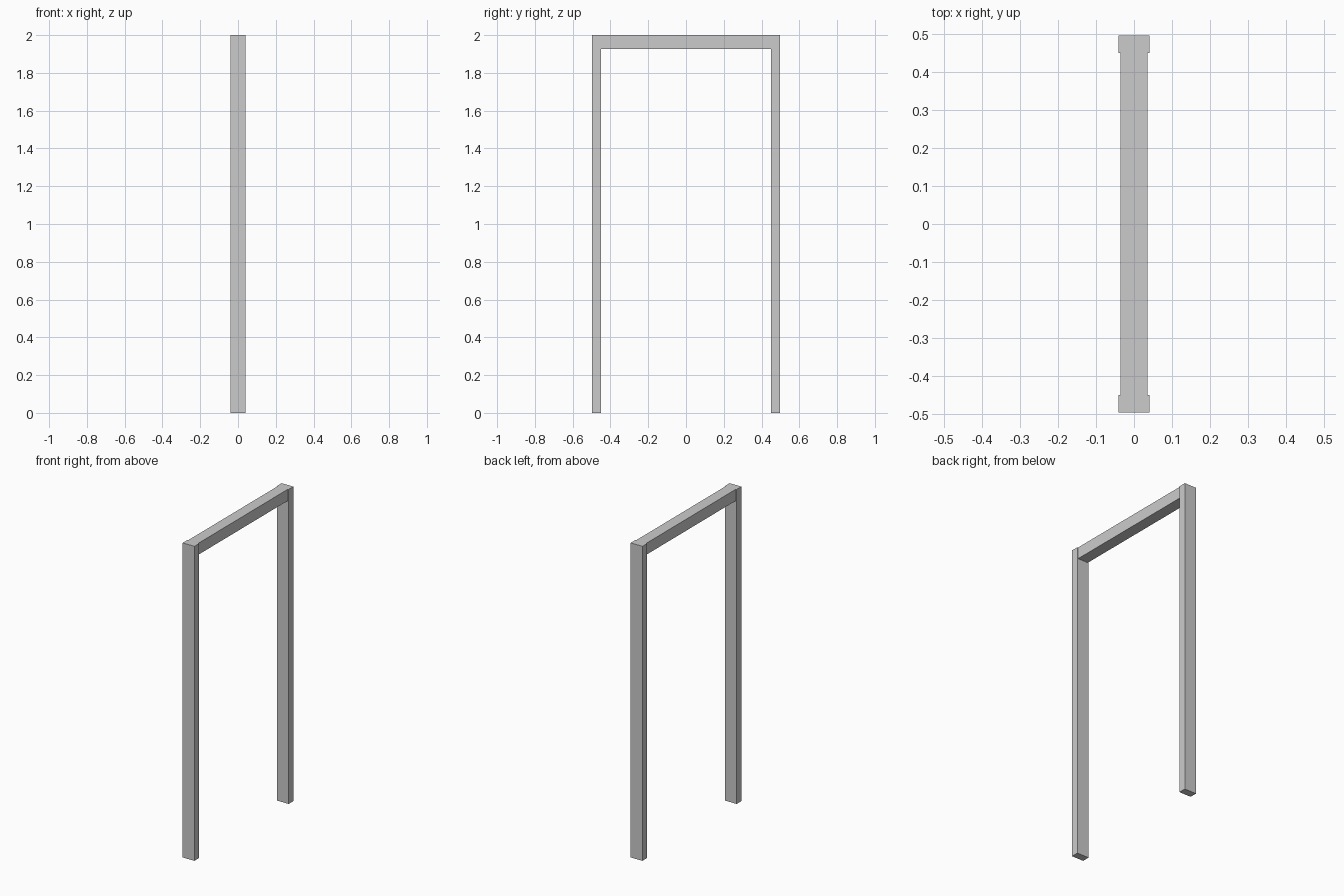
import bpy

if "Cube" in bpy.data.objects:
    bpy.data.objects.remove(bpy.data.objects["Cube"])

HEIGHT = 2.0
OUTER_Y = 0.497      # outer face of the posts
POST_T = 0.047       # post thickness along y
POST_W = 0.082       # post width along x
BEAM_W = 0.072       # beam is slightly narrower than the posts
BEAM_H = 0.073


def box(name, size, center):
    bpy.ops.mesh.primitive_cube_add(size=1, location=center)
    obj = bpy.context.object
    obj.name = name
    obj.scale = size
    bpy.ops.object.transform_apply(location=False, rotation=False, scale=True)
    return obj


# Two upright posts
for name, side in (("front_post", -1), ("back_post", 1)):
    box(name, (POST_W, POST_T, HEIGHT),
        (0, side * (OUTER_Y - POST_T / 2), HEIGHT / 2))

# Lintel beam butted between the posts, flush with their tops
box("top_beam", (BEAM_W, 2 * (OUTER_Y - POST_T), BEAM_H),
    (0, 0, HEIGHT - BEAM_H / 2))
